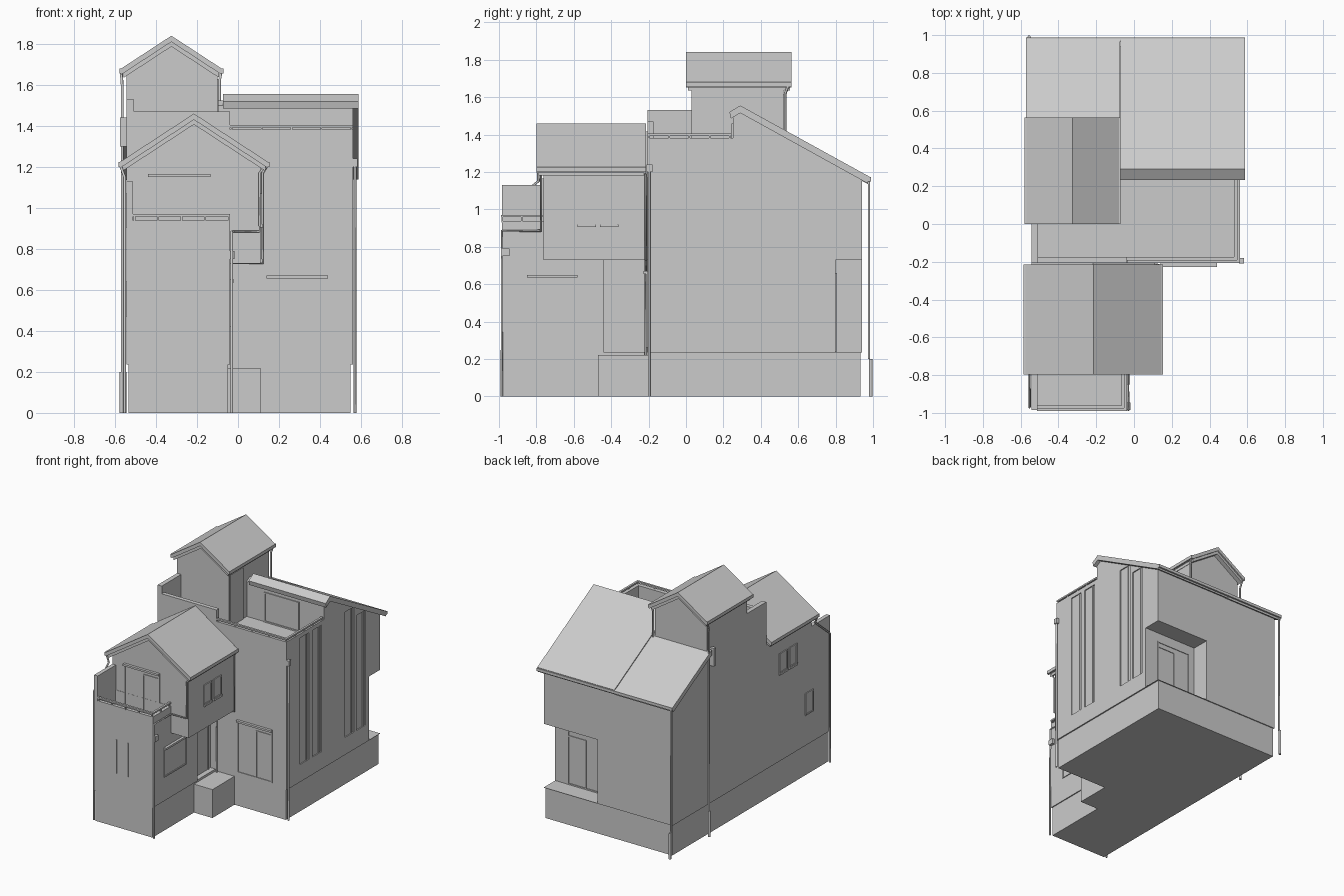
import bpy, bmesh
from mathutils import Vector

if "Cube" in bpy.data.objects:
    bpy.data.objects.remove(bpy.data.objects["Cube"])


def prism(name, pts, axis, a, b):
    """Extrude a 2D profile along x (points are y,z) or along y (points are x,z)."""
    bm = bmesh.new()
    co = lambda p, t: (t, p[0], p[1]) if axis == 'X' else (p[0], t, p[1])
    lo = [bm.verts.new(co(p, a)) for p in pts]
    hi = [bm.verts.new(co(p, b)) for p in pts]
    bm.faces.new(lo)
    bm.faces.new(hi[::-1])
    n = len(pts)
    for i in range(n):
        j = (i + 1) % n
        bm.faces.new((lo[i], hi[i], hi[j], lo[j]))
    bmesh.ops.recalc_face_normals(bm, faces=bm.faces)
    me = bpy.data.meshes.new(name)
    bm.to_mesh(me)
    bm.free()
    ob = bpy.data.objects.new(name, me)
    bpy.context.collection.objects.link(ob)
    return ob


def box(name, x0, x1, y0, y1, z0, z1):
    return prism(name, [(x0, z0), (x1, z0), (x1, z1), (x0, z1)], 'Y', y0, y1)


def cut(ob, *dims):
    cutter = box("cutter", *dims)
    m = ob.modifiers.new("cut", 'BOOLEAN')
    m.operation, m.solver, m.object = 'DIFFERENCE', 'EXACT', cutter
    bpy.context.view_layer.objects.active = ob
    bpy.ops.object.modifier_apply(modifier=m.name)
    bpy.data.objects.remove(cutter)


def pipe(name, pts, r=0.008):
    cu = bpy.data.curves.new(name, 'CURVE')
    cu.dimensions = '3D'
    cu.bevel_depth, cu.bevel_resolution, cu.use_fill_caps = r, 1, True
    sp = cu.splines.new('POLY')
    sp.points.add(len(pts) - 1)
    for p, c in zip(sp.points, pts):
        p.co = (*c, 1)
    ob = bpy.data.objects.new(name, cu)
    bpy.context.collection.objects.link(ob)
    return ob


def panel(name, axis, plane, out, u0, u1, z0, z1, d):
    """Thin box on a wall; axis is the wall normal, out its sign."""
    p = sorted((plane - out * 0.005, plane + out * d))
    if axis == 'X':
        return box(name, *p, u0, u1, z0, z1)
    return box(name, u0, u1, *p, z0, z1)


def window(name, axis, plane, out, u0, u1, z0, z1, mid=None, hood=0.0):
    t = 0.01
    panel(name + "_pane", axis, plane, out, u0, u1, z0, z1, 0.002)
    bars = [(u0, u0 + t, z0, z1), (u1 - t, u1, z0, z1), (u0, u1, z0, z0 + t), (u0, u1, z1 - t, z1)]
    if mid is not None:
        bars.append((mid, mid + t, z0, z1 - 0.04))
        bars.append((mid, u1, z1 - 0.05, z1 - 0.04))
    for b in bars:
        panel(name + "_frame", axis, plane, out, *b, 0.007)
    if hood:
        panel(name + "_hood", axis, plane, out, u0, u1, z1 - 0.015, z1, hood)


def gable(name, xc, half, zr, ze, y0, y1):
    """Pitched roof with ridge along y, bargeboards and gutters."""
    def chevron(h, drop, t):
        s = (zr - ze) / half
        e = zr - drop - s * h
        return [(xc - h, e), (xc, zr - drop), (xc + h, e), (xc + h, e - t), (xc, zr - drop - t), (xc - h, e - t)]
    prism(name + "_roof", chevron(half, 0, 0.03), 'Y', y0, y1)
    prism(name + "_bargeboard", chevron(half - 0.012, 0.028, 0.025), 'Y', y0 + 0.01, y1 - 0.01)
    for s in (-1, 1):
        x = xc + s * half
        box(name + "_gutter", x - 0.009, x + 0.009, y0, y1, ze - 0.025, ze)


def railing(name, a, b, z0, z1, n):
    """Coping rail on short posts between two plan points."""
    a, b = Vector(a), Vector(b)
    x0, x1 = sorted((a.x, b.x))
    y0, y1 = sorted((a.y, b.y))
    box(name + "_bar", x0 - 0.008, x1 + 0.008, y0 - 0.008, y1 + 0.008, z1 - 0.012, z1)
    for i in range(n + 1):
        p = a.lerp(b, i / n)
        box(name + "_post", p.x - 0.004, p.x + 0.004, p.y - 0.004, p.y + 0.004, z0, z1 - 0.005)


# plinths and doorstep
box("main_plinth", -0.535, 0.55, -0.2, 0.932, 0, 0.237)
box("front_plinth", -0.535, -0.048, -0.978, -0.2, 0, 0.237)
box("doorstep", -0.048, 0.11, -0.47, -0.2, 0, 0.22)

# main block with roof terrace, rear porch and window slots cut out
main = prism("main_block", [(-0.207, 0.235), (0.94, 0.235), (0.94, 1.165), (0.29, 1.525),
                            (0.25, 1.5), (0.25, 1.382), (-0.207, 1.382)], 'X', -0.543, 0.56)
cut(main, -0.508, 0.53, -0.175, 0.25, 1.23, 1.7)
cut(main, 0.1, 0.7, 0.8, 1.1, 0.2372, 0.73)
for y0, y1, z in ((-0.04, 0.07, 1.35), (0.11, 0.22, 1.35), (0.51, 0.62, 1.34), (0.65, 0.76, 1.26)):
    cut(main, 0.552, 0.7, y0, y1, 0.37, z)
    panel("strip_divider", 'X', 0.552, 1, (y0 + y1) / 2 + 0.025, (y0 + y1) / 2 + 0.033, 0.37, z, 0.006)

# parapets beside the terrace
box("left_parapet", -0.543, -0.508, -0.207, 0.04, 1.38, 1.53)
box("front_parapet", -0.51, -0.04, -0.207, -0.175, 1.38, 1.47)

# stair tower
prism("tower", [(-0.543, 1.2), (-0.1, 1.2), (-0.1, 1.66), (-0.322, 1.8), (-0.543, 1.66)], 'Y', 0.03, 0.52)
panel("tower_door", 'X', -0.1, 1, 0.045, 0.2, 1.23, 1.63, 0.006)
gable("tower", -0.325, 0.245, 1.84, 1.68, 0, 0.565)

# main roof, long slope to the back and a short front lip
prism("main_roof", [(0.232, 1.52), (0.29, 1.555), (0.98, 1.175), (0.972, 1.138), (0.29, 1.515), (0.24, 1.485)],
      'X', -0.072, 0.588)
prism("side_roof", [(0.5, 1.436), (0.98, 1.172), (0.972, 1.135), (0.5, 1.396)], 'X', -0.572, -0.075)
box("back_gutter", -0.572, 0.588, 0.965, 0.988, 1.15, 1.172)

# front wing with balcony and overhanging upper room
wing = box("front_wing", -0.543, -0.04, -0.985, -0.2, 0.235, 0.938)
cut(wing, -0.512, -0.065, -0.96, -0.765, 0.79, 1.3)
cut(wing, -0.09, 0.1, -0.44, -0.208, 0.22, 0.73)
box("balcony_side_wall", -0.543, -0.512, -0.985, -0.76, 0.93, 1.13)
prism("upper_room", [(-0.543, 0.73), (-0.512, 0.73), (0.11, 0.73), (0.11, 1.195), (-0.217, 1.415), (-0.543, 1.195)],
      'Y', -0.762, -0.2)
gable("front", -0.215, 0.36, 1.46, 1.225, -0.798, -0.215)

# rails
railing("balcony_front_rail", (-0.505, -0.982), (-0.046, -0.982), 0.93, 0.97, 4)
railing("balcony_side_rail", (-0.046, -0.982), (-0.046, -0.775), 0.93, 0.97, 2)
railing("terrace_front_rail", (-0.03, -0.198), (0.552, -0.198), 1.38, 1.405, 4)
railing("terrace_side_rail", (0.552, -0.198), (0.552, 0.235), 1.38, 1.405, 4)

# windows and doors
window("living_window", 'Y', -0.207, -1, 0.14, 0.44, 0.26, 0.67, 0.3, 0.02)
window("balcony_door", 'Y', -0.762, -1, -0.44, -0.135, 0.79, 1.165, -0.28, 0.02)
window("wing_window", 'X', -0.04, 1, -0.85, -0.58, 0.42, 0.65, None, 0.02)
window("entry_door", 'X', -0.09, 1, -0.4, -0.235, 0.225, 0.6)
window("porch_door", 'Y', 0.8, 1, 0.15, 0.45, 0.24, 0.66, 0.29)
window("terrace_door", 'Y', 0.25, -1, 0.05, 0.35, 1.23, 1.46)
for x in (-0.36, -0.26):
    panel("front_slit", 'Y', -0.985, -1, x, x + 0.012, 0.42, 0.68, 0.004)
for y in (-0.58, -0.46):
    for plane, out in ((0.11, 1), (-0.543, -1)):
        window("room_window", 'X', plane, out, y, y + 0.095, 0.915, 1.07)
        panel("room_sill", 'X', plane, out, y, y + 0.1, 0.905, 0.92, 0.012)
window("low_side_window", 'X', -0.543, -1, -0.78, -0.68, 0.47, 0.64)

# downpipes
pipe("front_downpipe", [(0.14, -0.775, 1.21), (0.105, -0.775, 1.17), (0.105, -0.775, 0.885),
                        (-0.03, -0.775, 0.885), (-0.03, -0.985, 0.885), (-0.03, -0.985, 0)], 0.006)
pipe("wing_downpipe", [(0.145, -0.222, 1.21), (0.12, -0.215, 1.17), (0.12, -0.215, 0.73),
                       (-0.03, -0.215, 0.73), (-0.03, -0.215, 0.22)], 0.006)
pipe("left_front_downpipe", [(-0.575, -0.79, 1.21), (-0.553, -0.79, 1.15), (-0.553, -0.97, 1.0),
                             (-0.553, -0.97, 0)], 0.007)
pipe("tower_downpipe", [(-0.57, 0.55, 1.67), (-0.565, 0.525, 1.6), (-0.565, 0.525, 0.2)], 0.007)
pipe("tower_downpipe_foot", [(-0.568, 0.525, 0.2), (-0.568, 0.525, 0)], 0.01)
pipe("tower_right_downpipe", [(-0.08, 0.55, 1.67), (-0.09, 0.53, 1.62), (-0.09, 0.53, 1.42)], 0.007)
pipe("back_downpipe", [(-0.555, 0.978, 1.16), (-0.555, 0.978, 0.2)], 0.007)
pipe("back_downpipe_foot", [(-0.555, 0.988, 0.2), (-0.555, 0.988, 0)], 0.01)
pipe("right_downpipe", [(0.57, -0.197, 1.24), (0.57, -0.197, 0)], 0.007)

# rain hoppers and vent
box("terrace_hopper", 0.555, 0.582, -0.21, -0.18, 1.2, 1.24)
box("balcony_hopper", -0.045, -0.018, -0.985, -0.945, 0.75, 0.79)
box("wall_vent", -0.575, -0.54, 0.455, 0.48, 1.3, 1.44)
